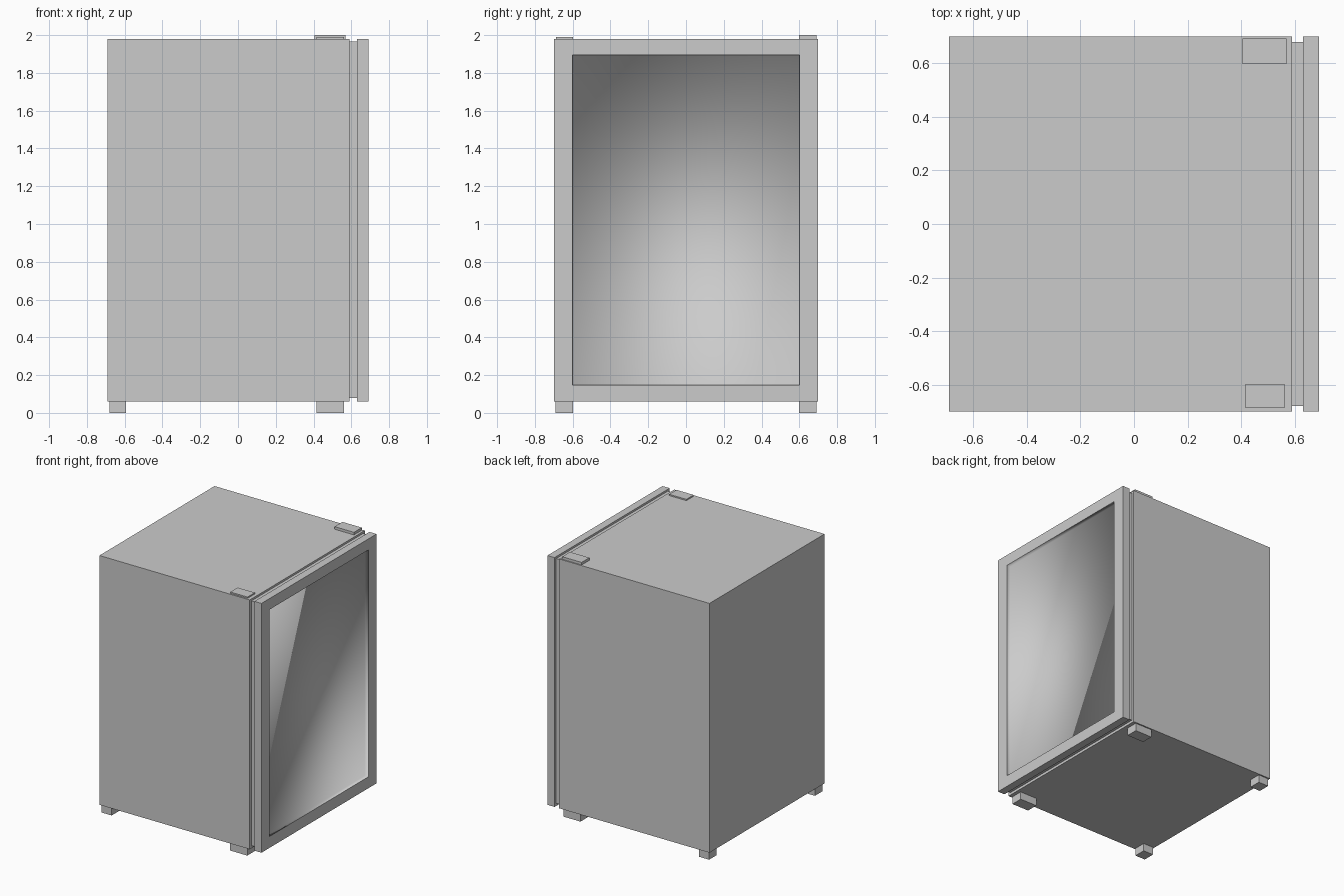
import bpy, bmesh

if "Cube" in bpy.data.objects:
    bpy.data.objects.remove(bpy.data.objects["Cube"])


def box(name, lo, hi):
    """Axis-aligned box between two corners."""
    bm = bmesh.new()
    bmesh.ops.create_cube(bm, size=1)
    for v in bm.verts:
        for i in range(3):
            v.co[i] = lo[i] if v.co[i] < 0 else hi[i]
    mesh = bpy.data.meshes.new(name)
    bm.to_mesh(mesh)
    bm.free()
    obj = bpy.data.objects.new(name, mesh)
    bpy.context.collection.objects.link(obj)
    return obj


# Cabinet and the door seal
box("cabinet", (-0.69, -0.70, 0.06), (0.59, 0.70, 1.98))
box("door_seal", (0.59, -0.68, 0.08), (0.63, 0.68, 1.965))

# Door with a recessed panel, softly shaded inside a crisp rim
door = box("door", (0.63, -0.70, 0.06), (0.69, 0.70, 1.98))
bm = bmesh.new()
bm.from_mesh(door.data)
panel = max(bm.faces, key=lambda f: f.normal.x)
bmesh.ops.inset_region(bm, faces=[panel], thickness=0.1, use_even_offset=True)
for v in panel.verts:
    v.co.y = 0.60 if v.co.y > 0 else -0.60
    v.co.z = 1.895 if v.co.z > 1 else 0.148
rim = list(panel.edges)
walls = bmesh.ops.inset_region(bm, faces=[panel], thickness=0.002, depth=-0.03)["faces"]
for f in walls + [panel]:
    f.smooth = True
for e in rim:
    e.smooth = False
bm.to_mesh(door.data)
bm.free()

# Feet: small at the back, wide under the door side
for side, s in (("left", -1), ("right", 1)):
    y0, y1 = sorted((s * 0.598, s * 0.69))
    box("back_foot_" + side, (-0.68, y0, 0), (-0.593, y1, 0.06))
    box("front_foot_" + side, (0.416, y0, 0), (0.562, y1, 0.06))

# Hinge cover and the thinner cap on the opposite corner
box("hinge_cover", (0.405, 0.597, 1.98), (0.57, 0.692, 2.0))
box("corner_cap", (0.416, -0.687, 1.98), (0.562, -0.598, 1.99))
